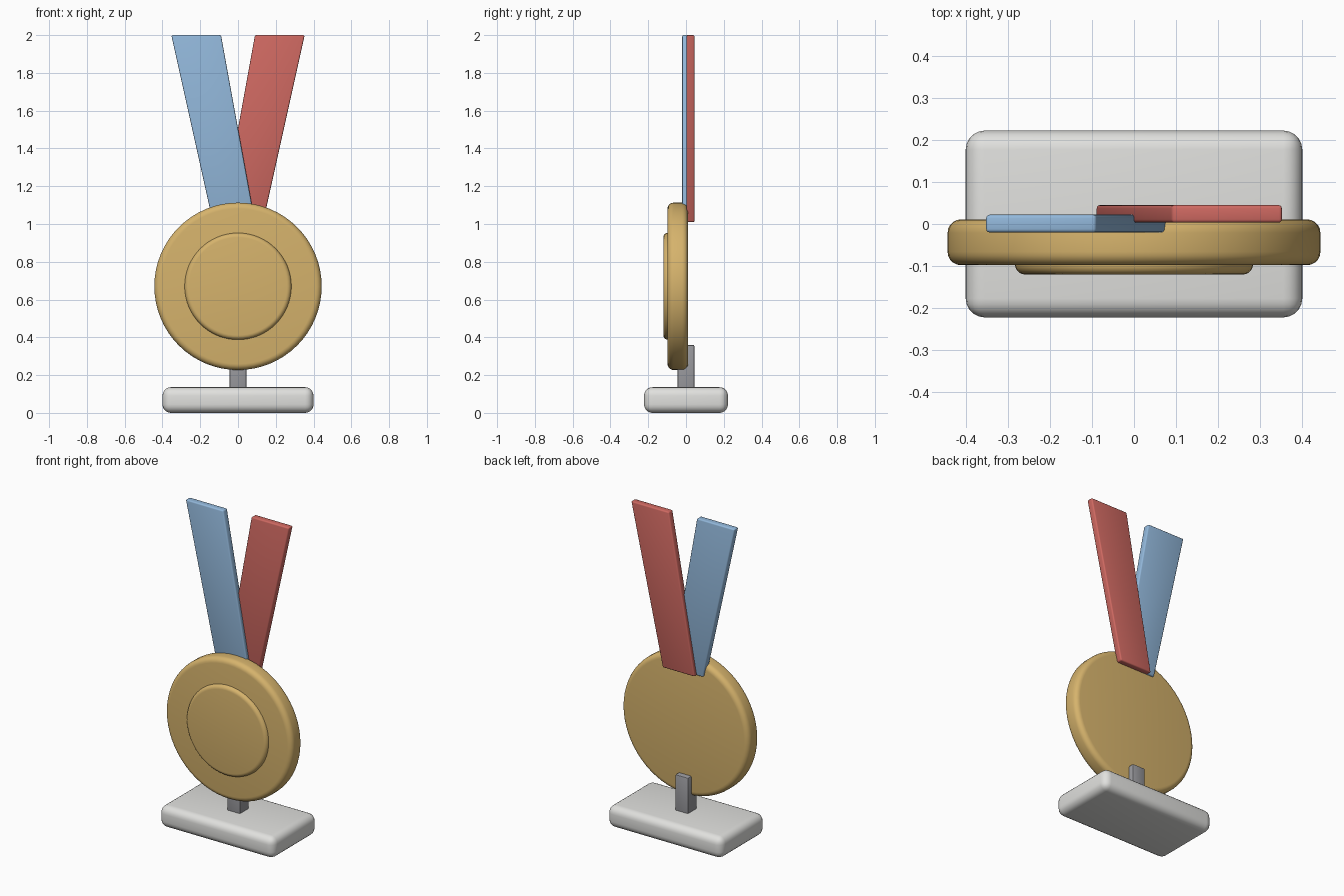
import bpy
import bmesh
from math import radians

if "Cube" in bpy.data.objects:
    bpy.data.objects.remove(bpy.data.objects["Cube"], do_unlink=True)


def material(name, rgb):
    mat = bpy.data.materials.new(name)
    mat.use_nodes = True
    mat.diffuse_color = (*rgb, 1)
    mat.node_tree.nodes["Principled BSDF"].inputs["Base Color"].default_value = (*rgb, 1)
    return mat


GOLD = material("gold", (0.67, 0.45, 0.15))
BLUE = material("ribbon blue", (0.29, 0.48, 0.71))
RED = material("ribbon red", (0.62, 0.14, 0.12))
WHITE = material("stand white", (0.75, 0.75, 0.73))
GREY = material("post grey", (0.32, 0.32, 0.34))


def finish(obj, name, mat, bevel, segments):
    """Name, colour, round and smooth a part."""
    obj.name = obj.data.name = name
    obj.data.materials.append(mat)
    mod = obj.modifiers.new("rounded edges", "BEVEL")
    mod.width = bevel
    mod.segments = segments
    mod.limit_method = "ANGLE"
    mod.angle_limit = radians(40)
    bpy.ops.object.select_all(action="DESELECT")
    obj.select_set(True)
    bpy.context.view_layer.objects.active = obj
    bpy.ops.object.modifier_apply(modifier=mod.name)
    bpy.ops.object.shade_smooth_by_angle(angle=radians(35))


def box(name, size, z, mat, bevel, segments):
    bpy.ops.mesh.primitive_cube_add(size=1, location=(0, 0, z))
    obj = bpy.context.object
    obj.scale = size
    bpy.ops.object.transform_apply(location=False, rotation=False)
    finish(obj, name, mat, bevel, segments)


def disc(name, radius, front, back, mat, bevel):
    bpy.ops.mesh.primitive_cylinder_add(
        vertices=64, radius=radius, depth=back - front,
        location=(0, (front + back) / 2, 0.67), rotation=(radians(90), 0, 0))
    finish(bpy.context.object, name, mat, bevel, 5)


def ribbon(name, side, front, mat):
    """Tapered strap leaning outward, extruded from its outline."""
    outline = [(-0.09, 1.01), (0.133, 1.01), (0.353, 2), (0.09, 2)]
    bm = bmesh.new()
    face = bm.faces.new([bm.verts.new((side * x, front, z)) for x, z in outline])
    new = bmesh.ops.extrude_face_region(bm, geom=[face])["geom"]
    verts = [v for v in new if isinstance(v, bmesh.types.BMVert)]
    bmesh.ops.translate(bm, verts=verts, vec=(0, 0.042, 0))
    bmesh.ops.recalc_face_normals(bm, faces=bm.faces)
    mesh = bpy.data.meshes.new(name)
    bm.to_mesh(mesh)
    bm.free()
    obj = bpy.data.objects.new(name, mesh)
    bpy.context.collection.objects.link(obj)
    finish(obj, name, mat, 0.008, 3)


# Stand
box("base", (0.8, 0.444, 0.136), 0.068, WHITE, 0.045, 5)
box("post", (0.09, 0.09, 0.3), 0.21, GREY, 0.008, 2)

# Medal with a raised centre
disc("medal", 0.443, -0.098, 0.011, GOLD, 0.032)
disc("raised_centre", 0.283, -0.12, -0.06, GOLD, 0.024)

# Crossed ribbon straps
ribbon("right_ribbon", -1, -0.02, BLUE)
ribbon("left_ribbon", 1, 0.003, RED)
